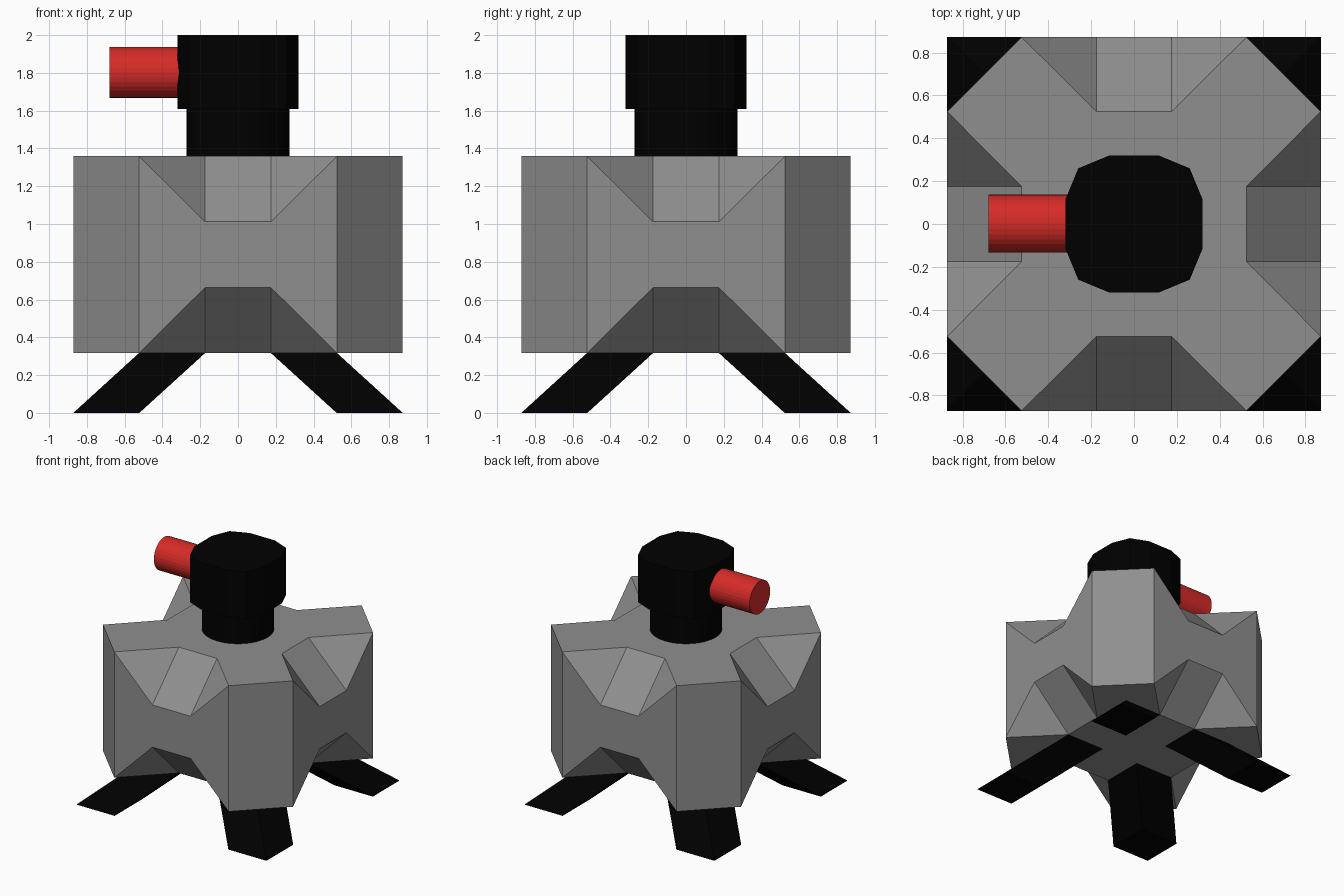
import bpy, bmesh
from math import pi
from mathutils import Vector, Matrix

if "Cube" in bpy.data.objects:
    bpy.data.objects.remove(bpy.data.objects["Cube"])


def material(name, color):
    m = bpy.data.materials.new(name)
    m.diffuse_color = (*color, 1)
    m.use_nodes = True
    m.node_tree.nodes["Principled BSDF"].inputs["Base Color"].default_value = m.diffuse_color
    return m


black = material("matte_black", (0, 0, 0))
red = material("red", (0.67, 0.024, 0.02))
grey = material("dark_grey", (0.275, 0.275, 0.275))


def finish(bm, name, mat):
    bmesh.ops.remove_doubles(bm, verts=bm.verts, dist=1e-4)
    bmesh.ops.recalc_face_normals(bm, faces=bm.faces)
    me = bpy.data.meshes.new(name)
    bm.to_mesh(me)
    bm.free()
    ob = bpy.data.objects.new(name, me)
    bpy.context.collection.objects.link(ob)
    me.materials.append(mat)
    return ob


def cylinder(name, radius, depth, matrix, mat):
    bm = bmesh.new()
    bmesh.ops.create_cone(bm, cap_ends=True, segments=32, radius1=radius,
                          radius2=radius, depth=depth, matrix=matrix)
    return finish(bm, name, mat)


# Body: chamfered block with a wedge notch on every top and bottom edge
R, E, N = 0.872, 0.525, 0.175       # half width, chamfer start, notch half width
Z0, Z1, D = 0.316, 1.36, 0.347      # bottom, top, notch depth
bm = bmesh.new()


def face(points, turn):
    rot = Matrix.Rotation(turn, 3, 'Z')
    bm.faces.new([bm.verts.new(rot @ Vector(p)) for p in points])


for k in range(4):
    t = k * pi / 2
    # side face and corner chamfer
    face([(-E, -R, Z0), (-N, -R, Z0 + D), (N, -R, Z0 + D), (E, -R, Z0),
          (E, -R, Z1), (N, -R, Z1 - D), (-N, -R, Z1 - D), (-E, -R, Z1)], t)
    face([(E, -R, Z0), (R, -E, Z0), (R, -E, Z1), (E, -R, Z1)], t)
    # notch slope and its two triangular flanks
    for z, d in ((Z0, D), (Z1, -D)):
        face([(-N, -R, z + d), (N, -R, z + d), (N, D - R, z), (-N, D - R, z)], t)
        for s in (-1, 1):
            face([(s * E, -R, z), (s * N, -R, z + d), (s * N, D - R, z)], t)
# star-shaped top and bottom
for z in (Z0, Z1):
    ring = []
    for k in range(4):
        rot = Matrix.Rotation(k * pi / 2, 3, 'Z')
        ring += [rot @ Vector(p) for p in
                 ((-E, -R, z), (-N, D - R, z), (N, D - R, z), (E, -R, z))]
    face(ring, 0)
finish(bm, "body", grey)

# Legs: square bars slanting outwards along the diagonals
for sx, sy, side in ((1, -1, "front_right"), (-1, -1, "front_left"),
                     (1, 1, "back_right"), (-1, 1, "back_left")):
    bm = bmesh.new()
    bmesh.ops.create_cube(bm, size=1)
    for v in bm.verts:
        c = 0.35 if v.co.z > 0 else 0.697
        v.co = (sx * c + v.co.x * 0.35, sy * c + v.co.y * 0.35,
                Z0 if v.co.z > 0 else 0)
    finish(bm, side + "_leg", black)

# Neck
cylinder("neck", 0.272, 0.30, Matrix.Translation((0, 0, 1.50)), black)

# Cap: square block with rounded upright edges
bm = bmesh.new()
outline = []
for k in range(4):
    rot = Matrix.Rotation(k * pi / 2, 3, 'Z')
    outline += [rot @ Vector(p) for p in
                ((-0.115, -0.32, 1.61), (0.115, -0.32, 1.61), (0.26, -0.26, 1.61))]
base = bm.faces.new([bm.verts.new(p) for p in outline])
top = bmesh.ops.extrude_face_region(bm, geom=[base], use_keep_orig=True)["geom"]
bmesh.ops.translate(bm, vec=(0, 0, 0.39),
                    verts=[g for g in top if isinstance(g, bmesh.types.BMVert)])
finish(bm, "cap", black)

# Red side peg
peg = Matrix.Translation((-0.48, 0.003, 1.803)) @ Matrix.Rotation(pi / 2, 4, 'Y')
cylinder("side_peg", 0.135, 0.40, peg, red)
